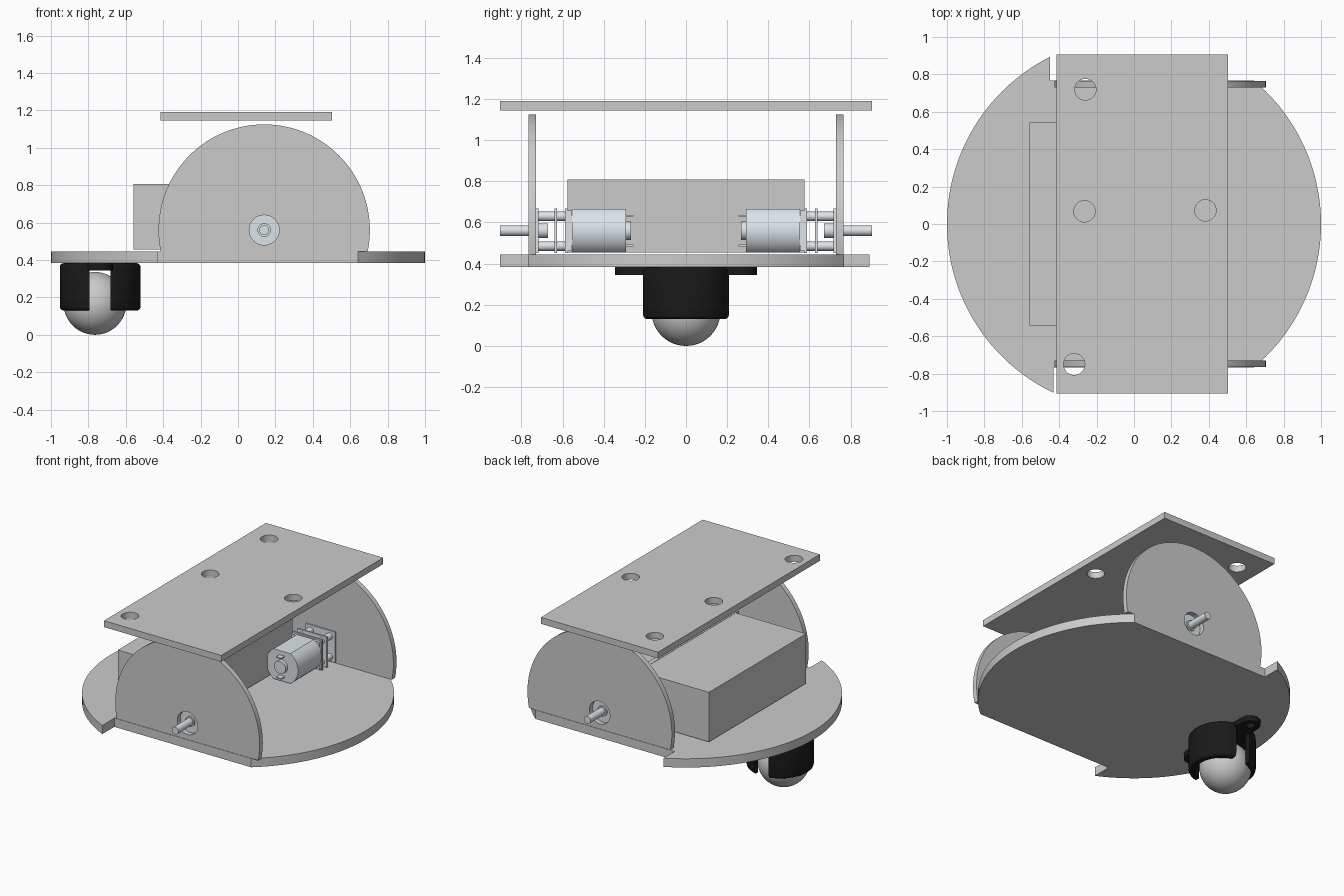
import bpy, bmesh
from math import sin, cos, asin, atan2, pi, sqrt
from mathutils import Vector

if "Cube" in bpy.data.objects:
    bpy.data.objects.remove(bpy.data.objects["Cube"])


def material(name, col):
    m = bpy.data.materials.new(name)
    m.diffuse_color = (*col, 1)
    m.use_nodes = True
    m.node_tree.nodes["Principled BSDF"].inputs["Base Color"].default_value = m.diffuse_color
    return m


STEEL = material("steel", (0.72, 0.77, 0.81))
BLACK = material("black_plastic", (0.01, 0.01, 0.01))


def arc(cx, cy, r, a0, a1, n):
    return [(cx + r * cos(a0 + (a1 - a0) * i / n), cy + r * sin(a0 + (a1 - a0) * i / n))
            for i in range(n + 1)]


def circle(cx, cy, r, n=32):
    return arc(cx, cy, r, 0, 2 * pi, n)[:-1]


def rect(x0, x1, y0, y1):
    return [(x0, y0), (x1, y0), (x1, y1), (x0, y1)]


def prism(name, pts, lo, hi, axis='Z', mat=None):
    """Extrude a 2D outline: (x, y) along Z or (x, z) along Y."""
    bm = bmesh.new()
    place = (lambda p, d: (p[0], p[1], d)) if axis == 'Z' else (lambda p, d: (p[0], d, p[1]))
    face = bm.faces.new([bm.verts.new(place(p, lo)) for p in pts])
    new = bmesh.ops.extrude_face_region(bm, geom=[face])["geom"]
    move = Vector(place((0, 0), hi - lo))
    bmesh.ops.translate(bm, vec=move, verts=[v for v in new if isinstance(v, bmesh.types.BMVert)])
    bmesh.ops.recalc_face_normals(bm, faces=bm.faces)
    me = bpy.data.meshes.new(name)
    bm.to_mesh(me)
    bm.free()
    ob = bpy.data.objects.new(name, me)
    bpy.context.collection.objects.link(ob)
    if mat:
        me.materials.append(mat)
    return ob


def activate(ob):
    bpy.ops.object.select_all(action='DESELECT')
    ob.select_set(True)
    bpy.context.view_layer.objects.active = ob


def smooth(ob):
    activate(ob)
    bpy.ops.object.shade_smooth_by_angle()


def boolean(ob, other, op='DIFFERENCE'):
    mod = ob.modifiers.new("bool", 'BOOLEAN')
    mod.object, mod.operation, mod.solver = other, op, 'EXACT'
    activate(ob)
    bpy.ops.object.modifier_apply(modifier=mod.name)
    bpy.data.objects.remove(other)


# Round base plate with wheel cut-outs
flat = 0.768
a = asin(flat)
base = arc(0, 0, 1, -a, a, 40) + [(-0.45, flat)]
base += arc(0, 0, 1, atan2(0.893, -0.45), 2 * pi + atan2(-0.903, -0.43), 56) + [(-0.43, -flat)]
smooth(prism("base_plate", base, 0.383, 0.445))

# Top plate with four holes
top = prism("top_plate", rect(-0.415, 0.503, -0.905, 0.905), 1.145, 1.19)
for hx, hy in [(-0.26, 0.719), (-0.265, 0.068), (0.382, 0.073), (-0.32, -0.75)]:
    boolean(top, prism("cutter", circle(hx, hy, 0.057), 1.1, 1.25))
smooth(top)

# Battery box and the board behind it
prism("battery_box", rect(-0.56, -0.01, -0.543, 0.543), 0.455, 0.806)
prism("back_board", rect(-0.01, 0.025, -0.576, 0.576), 0.455, 0.808)

# Side plates and gear motors, one pair per side
MX, MZ = 0.14, 0.56
low = asin(-0.115 / 0.565)


def side_part(name, s, pts, y0, y1, mat=STEEL):
    return prism(name, pts, min(s * y0, s * y1), max(s * y0, s * y1), 'Y', mat)


half = asin(0.106 / 0.125)
can = arc(MX, MZ, 0.125, -half, half, 12) + arc(MX, MZ, 0.125, pi - half, pi + half, 12)
for s, side in ((-1, "front"), (1, "back")):
    plate = side_part(side + "_side_plate", s, arc(MX, MZ, 0.565, low, pi - low, 72), 0.73, 0.765, None)
    boolean(plate, side_part("cutter", s, circle(MX, MZ, 0.08), 0.7, 0.8))
    smooth(plate)
    smooth(side_part(side + "_motor_can", s, can, 0.292, 0.555))
    side_part(side + "_motor_cap", s, rect(MX - .11, MX + .11, MZ - .098, MZ + .098), 0.555, 0.58)
    smooth(side_part(side + "_motor_boss", s, circle(MX, MZ, 0.045), 0.267, 0.292))
    for i, y in enumerate((0.575, 0.627, 0.718)):
        side_part(f"{side}_gearbox_plate_{i}", s,
                  rect(MX - .115, MX + .115, MZ - .108, MZ + .108), y, y + 0.012)
    for i, (dx, dz) in enumerate([(-.075, .07), (.075, .07), (-.075, -.075), (.075, -.075)]):
        smooth(side_part(f"{side}_gearbox_post_{i}", s,
                         circle(MX + dx, MZ + dz, 0.023, 16), 0.57, 0.725))
    smooth(side_part(side + "_output_gear", s, circle(MX, MZ, 0.036), 0.67, 0.74))
    smooth(side_part(side + "_axle", s, circle(MX, MZ, 0.026, 24), 0.67, 0.903))
    for dz in (-0.072, 0.072):
        side_part(side + "_terminal", s, rect(MX - .02, MX + .02, MZ + dz - .004, MZ + dz + .004), 0.255, 0.3)

# Caster housing: slotted cup with rounded rim
CX = -0.737
cup = prism("caster_housing", circle(CX, 0, 0.216, 64), 0.13, 0.383, mat=BLACK)
bev = cup.modifiers.new("round", 'BEVEL')
bev.width, bev.segments, bev.limit_method = 0.02, 3, 'ANGLE'
activate(cup)
bpy.ops.object.modifier_apply(modifier="round")
boolean(cup, prism("cutter", circle(CX, 0, 0.175, 64), 0.0, 0.345))
boolean(cup, prism("cutter", rect(CX - 0.056, CX + 0.056, -0.3, 0.3), 0.0, 0.345))
smooth(cup)

# Mounting ears with screw holes
for s in (-1, 1):
    ear = [(CX + 0.07, s * 0.18)] + [(x, s * y) for x, y in arc(CX, 0.28, 0.065, 0, pi, 20)] + [(CX - 0.07, s * 0.18)]
    ob = prism("caster_ear", ear, 0.345, 0.383, mat=BLACK)
    boolean(ob, prism("cutter", circle(CX, s * 0.28, 0.03, 24), 0.3, 0.42))
    smooth(ob)

# Caster ball
bpy.ops.mesh.primitive_uv_sphere_add(segments=48, ring_count=24, radius=0.168, location=(-0.765, 0, 0.168))
ball = bpy.context.object
ball.name = "caster_ball"
smooth(ball)
